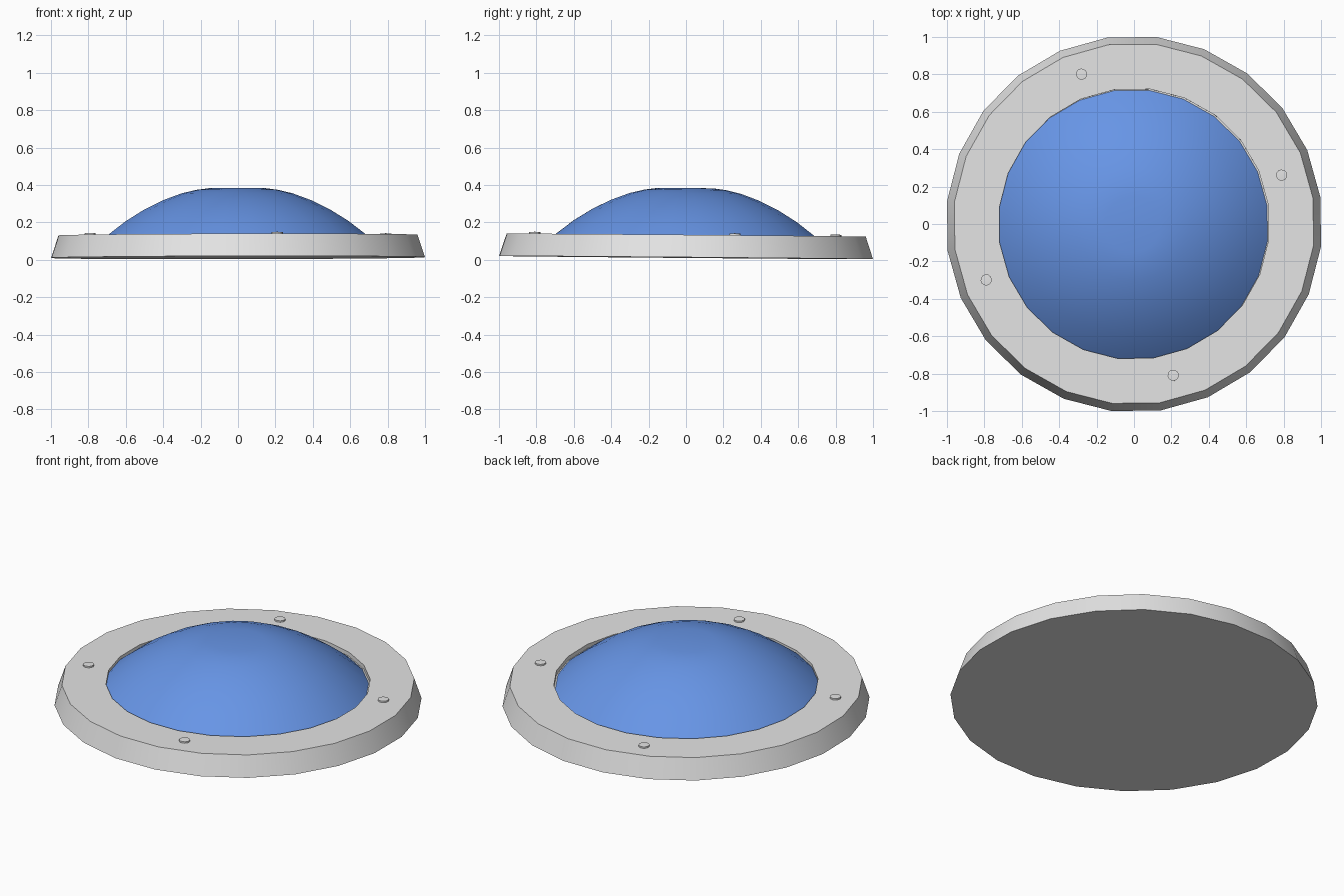
import bpy, bmesh, math
from mathutils import Matrix

if "Cube" in bpy.data.objects:
    bpy.data.objects.remove(bpy.data.objects["Cube"])

SIDES = 24
OFFSET = math.radians(8.1)      # puts flat sides almost on the axes
# very slight lean: the back edge touches the ground, the front is raised
LEAN = Matrix.Translation((0, 0, 0.0115)) @ Matrix.Rotation(-0.0085, 4, 'X') @ Matrix.Rotation(-0.002, 4, 'Y')


def material(name, rgb):
    m = bpy.data.materials.new(name)
    m.diffuse_color = (*rgb, 1)
    m.use_nodes = True
    m.node_tree.nodes["Principled BSDF"].inputs["Base Color"].default_value = m.diffuse_color
    return m


grey = material("light_grey", (0.78, 0.78, 0.78))
blue = material("lens_blue", (0.135, 0.30, 0.79))


def lathe(name, profile, mat, sides=SIDES, offset=OFFSET, centre=(0, 0), angle=30):
    """Spin a (radius, height) profile about z; radius 0 becomes a single point."""
    bm = bmesh.new()
    rings = []
    for r, z in profile:
        if r == 0:
            rings.append([bm.verts.new((centre[0], centre[1], z))] * sides)
        else:
            rings.append([bm.verts.new((centre[0] + r * math.cos(offset + math.tau * i / sides),
                                        centre[1] + r * math.sin(offset + math.tau * i / sides), z))
                          for i in range(sides)])
    for a, b in zip(rings, rings[1:]):
        for i in range(sides):
            j = (i + 1) % sides
            bm.faces.new(list(dict.fromkeys((a[i], a[j], b[j], b[i]))))
    bmesh.ops.recalc_face_normals(bm, faces=bm.faces)
    bmesh.ops.transform(bm, matrix=LEAN, verts=bm.verts)
    me = bpy.data.meshes.new(name)
    bm.to_mesh(me)
    bm.free()
    me.materials.append(mat)
    ob = bpy.data.objects.new(name, me)
    bpy.context.collection.objects.link(ob)
    bpy.ops.object.select_all(action='DESELECT')
    ob.select_set(True)
    bpy.context.view_layer.objects.active = ob
    bpy.ops.object.shade_smooth_by_angle(angle=math.radians(angle))
    return ob


# Base ring: closed underside, sloped outer wall, flat top and inner lip
lathe("base_ring", [(0, 0), (1.007, 0), (0.967, 0.12), (0.725, 0.12), (0.725, 0.095), (0, 0.095)], grey)

# Shallow dome lens
lathe("dome_lens", [(0.725, 0.096), (0.69, 0.126), (0.60, 0.195), (0.50, 0.257), (0.40, 0.306),
                    (0.30, 0.343), (0.22, 0.362), (0.15, 0.371), (0, 0.373)],
      blue, centre=(-0.006, -0.006), angle=40)

# Four bolts on the ring top
for i, (x, y) in enumerate([(0.79, 0.26), (-0.28, 0.80), (-0.79, -0.30), (0.21, -0.81)]):
    lathe(f"bolt_{i + 1}", [(0, 0.10), (0.03, 0.10), (0.03, 0.129), (0, 0.131)], grey,
          sides=12, centre=(x, y))
